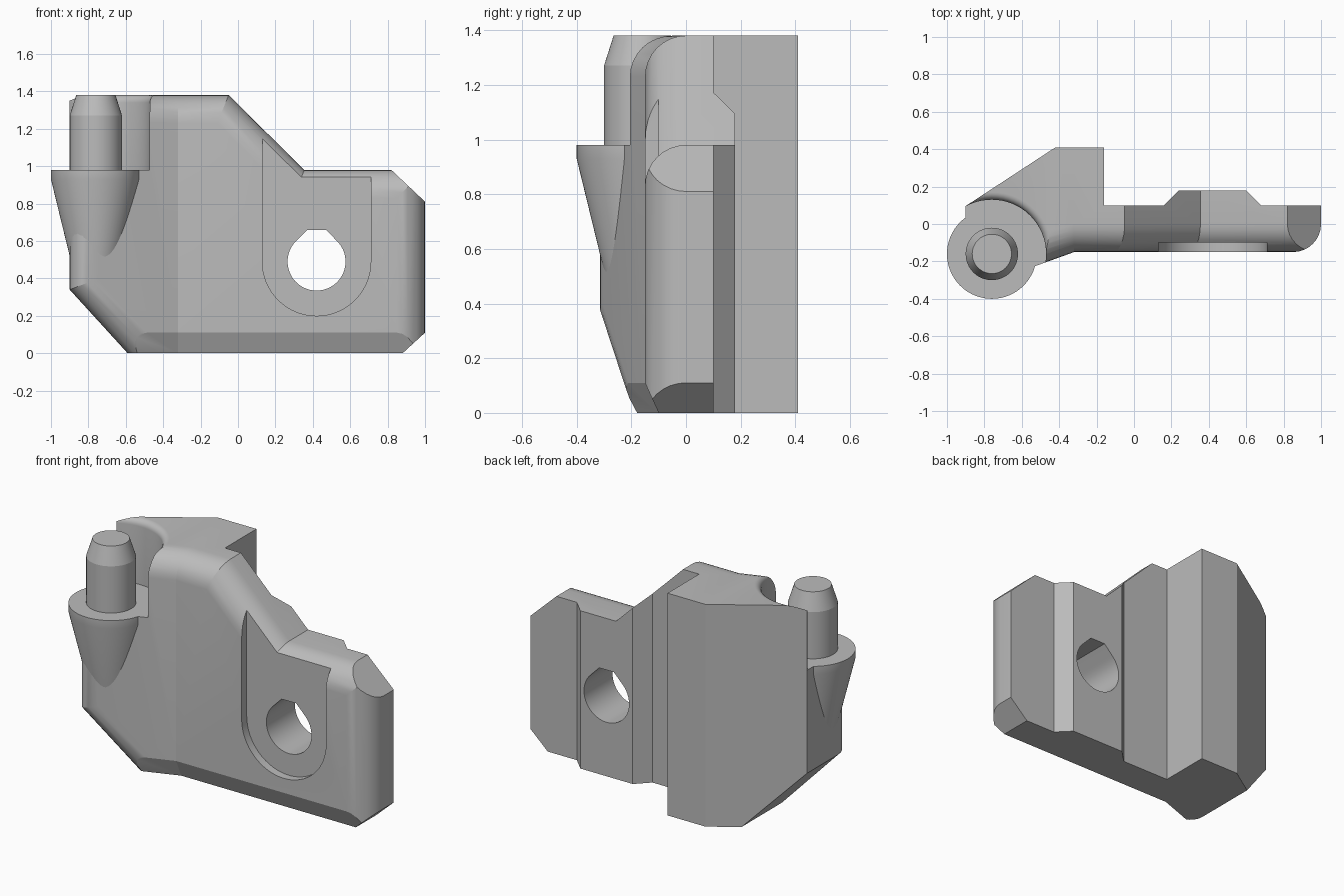
import bpy, bmesh, math
from mathutils import Vector

if "Cube" in bpy.data.objects:
    bpy.data.objects.remove(bpy.data.objects["Cube"])

grey = bpy.data.materials.new("plain grey")
grey.use_nodes = True
COLOUR = (0.5, 0.5, 0.5, 1)
grey.diffuse_color = COLOUR
grey.node_tree.nodes["Principled BSDF"].inputs["Base Color"].default_value = COLOUR

PIN = (-0.76, -0.16)      # axis of the pin and its cup
HOLE = (0.42, 0.49)       # x, z of the bolt hole
FRONT = -0.15
BEND = -0.32              # where the front starts to lean forward


def make(name, bm):
    bmesh.ops.recalc_face_normals(bm, faces=bm.faces)
    mesh = bpy.data.meshes.new(name)
    bm.to_mesh(mesh)
    bm.free()
    mesh.materials.append(grey)
    ob = bpy.data.objects.new(name, mesh)
    bpy.context.collection.objects.link(ob)
    return ob


def prism(points, place, lo, hi):
    """Closed prism: place(a, b, t) maps the outline and depth to space."""
    bm = bmesh.new()
    a, b = [[bm.verts.new(place(*p, t)) for p in points] for t in (lo, hi)]
    bm.faces.new(a)
    bm.faces.new(b[::-1])
    n = len(points)
    for i in range(n):
        j = (i + 1) % n
        bm.faces.new((a[i], b[i], b[j], a[j]))
    bmesh.ops.recalc_face_normals(bm, faces=bm.faces)
    return bm


def along_y(x, z, t):
    return (x, t, z)


def along_z(x, y, t):
    return (x, y, t)


def lathe(name, profile, segments=64):
    """Solid of revolution about the pin axis from (radius, z) pairs."""
    bm = bmesh.new()
    rings = []
    for r, z in profile:
        angles = [2 * math.pi * i / segments for i in range(segments)]
        rings.append([bm.verts.new((PIN[0] + r * math.cos(a), PIN[1] + r * math.sin(a), z))
                      for a in angles])
    for low, high in zip(rings, rings[1:]):
        for i in range(segments):
            j = (i + 1) % segments
            bm.faces.new((low[i], low[j], high[j], high[i]))
    bm.faces.new(rings[0][::-1])
    bm.faces.new(rings[-1])
    return make(name, bm)


def arc(cx, cz, r, start, end, steps):
    return [(cx + r * math.cos(math.radians(start + (end - start) * i / steps)),
             cz + r * math.sin(math.radians(start + (end - start) * i / steps)))
            for i in range(steps + 1)]


def slice_off(bm, co, no):
    """Remove everything on the normal's side of a plane and cap the cut."""
    bmesh.ops.bisect_plane(bm, geom=bm.verts[:] + bm.edges[:] + bm.faces[:],
                           plane_co=co, plane_no=Vector(no).normalized(), clear_outer=True)
    bmesh.ops.holes_fill(bm, edges=[e for e in bm.edges if e.is_boundary], sides=0)


def combine(ob, other, operation):
    """Apply a boolean and drop the helper."""
    mod = ob.modifiers.new(operation, "BOOLEAN")
    mod.operation, mod.object, mod.solver = operation, other, "EXACT"
    bpy.context.view_layer.update()
    done = bpy.data.meshes.new_from_object(ob.evaluated_get(bpy.context.evaluated_depsgraph_get()))
    ob.modifiers.clear()
    ob.data = done
    bpy.data.objects.remove(other)


# Body outline from the front, its front rim rounded except along the bottom
outline = [(-0.9, 1.38), (-0.05, 1.38), (0.355, 0.98), (1, 0.98), (1, 0), (-0.59, 0), (-0.9, 0.34)]
bm = prism(outline, along_y, FRONT, 0.6)
rim = [e for e in bm.edges
       if all(abs(v.co.y - FRONT) < 1e-4 for v in e.verts)
       and any(v.co.z > 0.01 for v in e.verts)]
bmesh.ops.bevel(bm, geom=rim, offset=0.15, offset_type="OFFSET", segments=8,
                profile=0.5, affect="EDGES", clamp_overlap=False)

# Flat clipped corners on the right, chamfer along the bottom front
slice_off(bm, (0.82, 0, 0.98), (0.17, 0, 0.18))
slice_off(bm, (0.88, 0, 0), (0.11, 0, -0.12))
slice_off(bm, (0, -0.10, 0), (0, -0.11, -0.05))

# Lean the left part of the front forward
bmesh.ops.bisect_plane(bm, geom=bm.verts[:] + bm.edges[:] + bm.faces[:],
                       plane_co=(BEND, 0, 0), plane_no=(1, 0, 0))
for v in bm.verts:
    v.co.y += 0.36 * min(0, v.co.x - BEND)
body = make("bracket_body", bm)

# Plan outline gives the stepped back
plan = [(1.1, 0.1), (0.68, 0.1), (0.60, 0.18), (0.24, 0.18), (0.16, 0.1), (-0.16, 0.1),
        (-0.16, 0.41), (-0.42, 0.41), (-1.1, -0.035), (-1.1, -0.7), (1.1, -0.7)]
combine(body, make("plan_cutter", prism(plan, along_z, -0.2, 1.6)), "INTERSECT")

# Round clearance above the cup, flared at the top
flare = [(0.29 + 0.04 * (1 - math.cos(a)), 1.34 + 0.04 * math.sin(a))
         for a in (math.radians(15 * i) for i in range(1, 7))]
combine(body, lathe("clearance_cutter", [(0.29, 0.98), (0.29, 1.34)] + flare + [(0.33, 1.5)]),
        "DIFFERENCE")

# Shallow slot open at the top, around the bolt hole
slot = arc(*HOLE, 0.29, 180, 360, 32) + [(0.71, 1.6), (0.13, 1.6)]
combine(body, make("slot_cutter", prism(slot, along_y, -0.5, -0.10)), "DIFFERENCE")

# Bolt hole with a flattened peak
hole = arc(*HOLE, 0.155, 135, 405, 40) + [(0.47, 0.66), (0.37, 0.66)]
combine(body, make("hole_cutter", prism(hole, along_y, -0.6, 0.6)), "DIFFERENCE")

# Conical cup and pin
cup = lathe("pin_cup", [(0.13, 0.40), (0.14, 0.52), (0.24, 0.93), (0.24, 0.98)])
pin = lathe("hinge_pin", [(0.14, 0.95), (0.14, 1.27), (0.105, 1.38)])

# Smooth rounds, crisp edges
bpy.ops.object.select_all(action="DESELECT")
for ob in (body, cup, pin):
    ob.select_set(True)
bpy.context.view_layer.objects.active = body
bpy.ops.object.shade_smooth_by_angle(angle=math.radians(17))
